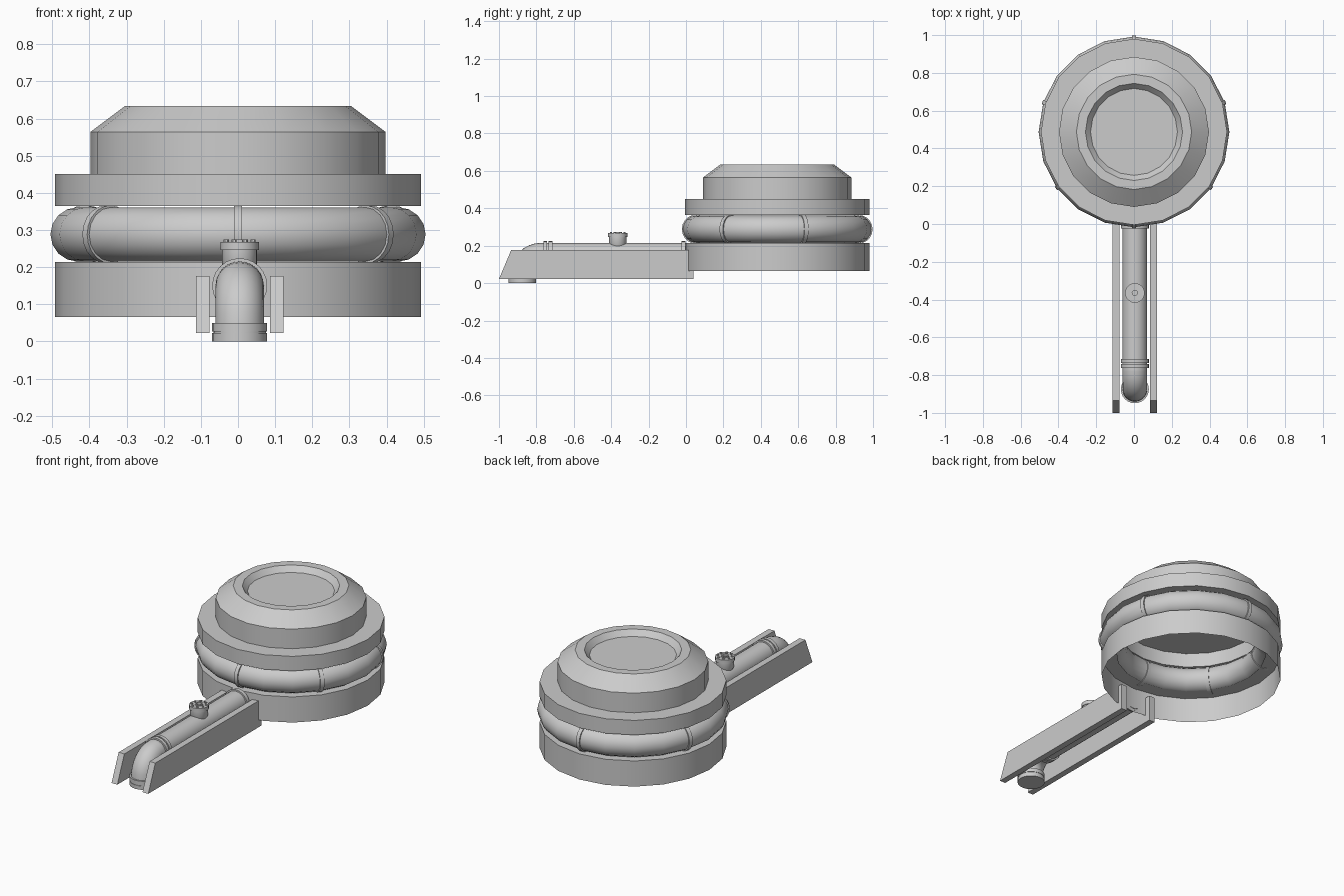
import bpy, bmesh, math
from mathutils import Matrix, Vector

if "Cube" in bpy.data.objects:
    bpy.data.objects.remove(bpy.data.objects["Cube"])

TANK = Vector((0, 0.4875, 0))   # tank axis
SIDES = 20                      # low-poly tank
ARM_X = 0.0045                  # trough and pipe sit slightly off centre


def finish(name, bm, matrix=Matrix(), smooth=None):
    bmesh.ops.remove_doubles(bm, verts=bm.verts, dist=1e-5)
    bmesh.ops.recalc_face_normals(bm, faces=bm.faces)
    mesh = bpy.data.meshes.new(name)
    bm.to_mesh(mesh)
    bm.free()
    ob = bpy.data.objects.new(name, mesh)
    bpy.context.collection.objects.link(ob)
    ob.matrix_world = matrix
    if smooth:
        bpy.ops.object.select_all(action='DESELECT')
        ob.select_set(True)
        bpy.context.view_layer.objects.active = ob
        bpy.ops.object.shade_smooth_by_angle(angle=math.radians(smooth))
    return ob


def lathe(name, profile, sides, matrix=Matrix(), smooth=None):
    """Spin (radius, height) points round the local z axis."""
    bm = bmesh.new()
    verts = [bm.verts.new((r, 0, z)) for r, z in profile]
    edges = [bm.edges.new(p) for p in zip(verts, verts[1:])]
    bmesh.ops.spin(bm, geom=verts + edges, cent=(0, 0, 0), axis=(0, 0, 1),
                   angle=math.tau, steps=sides, use_merge=True)
    return finish(name, bm, matrix, smooth)


def sweep_arc(name, bend, radius, matrix, steps=8, sides=24):
    """Quarter-turn pipe elbow: from -y run turning down to -z."""
    bm = bmesh.new()
    rings = []
    for i in range(steps + 1):
        a = math.pi / 2 * i / steps
        out = Vector((0, -math.sin(a), math.cos(a)))
        rings.append([bm.verts.new(out * (bend + radius * math.cos(t))
                                   + Vector((radius * math.sin(t), 0, 0)))
                      for t in (math.tau * k / sides for k in range(sides))])
    for p, q in zip(rings, rings[1:]):
        for k in range(sides):
            n = (k + 1) % sides
            bm.faces.new((p[k], p[n], q[n], q[k]))
    return finish(name, bm, matrix, 40)


def circle(cr, cz, rad, n=16):
    return [(cr + rad * math.cos(math.tau * i / n), cz + rad * math.sin(math.tau * i / n))
            for i in range(n + 1)]


at_tank = Matrix.Translation(TANK)

# Lower skirt: thin wall, open underneath, with an inward lip on top
lathe("lower_skirt", [(0.4925, 0.065), (0.4925, 0.214), (0.41, 0.214)], SIDES, at_tank, 25)

# Upper body: wide band, drum, tapered shoulder and recessed lid; hollow below
lathe("upper_body", [(0, 0.449), (0.405, 0.449), (0.405, 0.365), (0.4925, 0.365),
                     (0.4925, 0.45), (0.397, 0.45), (0.397, 0.564), (0.305, 0.633),
                     (0.257, 0.633), (0.23, 0.602), (0, 0.602)], SIDES, at_tank, 25)

# Ring pipe wrapped round the gap
lathe("ring_pipe", circle(0.432, 0.288, 0.073), SIDES, at_tank, 40)

# Clamps on the ring pipe
for i, deg in enumerate((-90, -36, 18, 90, 162, 216)):
    a = math.radians(deg)
    spot = TANK + Vector((0.432 * math.cos(a), 0.432 * math.sin(a), 0.288))
    m = Matrix.Translation(spot) @ Matrix.Rotation(a, 4, 'Z') @ Matrix.Rotation(math.pi / 2, 4, 'X')
    lathe(f"ring_clamp_{i + 1}", [(0.07, -0.011), (0.078, -0.011), (0.078, 0.011),
                                  (0.07, 0.011), (0.07, -0.011)], 20, m, 40)

# Side rails of the trough, mirrored left and right
for side, label in ((-1, "left"), (1, "right")):
    bm = bmesh.new()
    outline = [(-1.0, 0.022), (0.04, 0.022), (0.04, 0.176), (-0.935, 0.176)]
    face = bm.faces.new([bm.verts.new((ARM_X + side * 0.081, y, z)) for y, z in outline])
    ext = bmesh.ops.extrude_face_region(bm, geom=[face])
    bmesh.ops.translate(bm, vec=(side * 0.037, 0, 0),
                        verts=[g for g in ext["geom"] if isinstance(g, bmesh.types.BMVert)])
    finish(f"{label}_rail", bm)

# Straight feed pipe, running along y
PIPE_Z, PIPE_R, BEND, DROP_Y = 0.15, 0.065, 0.1, -0.875
bend_y = DROP_Y + BEND


def along_y(y):
    return Matrix.Translation((ARM_X, y, PIPE_Z)) @ Matrix.Rotation(-math.pi / 2, 4, 'X')


lathe("feed_pipe", [(PIPE_R, 0), (PIPE_R, -bend_y)], 24, along_y(bend_y), 40)

# Elbow turning down to the outlet
sweep_arc("pipe_elbow", BEND, PIPE_R, Matrix.Translation((ARM_X, bend_y, PIPE_Z - BEND)))

# Collars on the feed pipe
for i, (y, w) in enumerate(((-0.762, 0.02), (-0.735, 0.02), (-0.025, 0.022))):
    lathe(f"pipe_collar_{i + 1}", [(PIPE_R, 0), (0.074, 0), (0.074, w), (PIPE_R, w)], 24, along_y(y), 40)

# Outlet flange standing on the ground
lathe("outlet_flange", [(0, 0), (0.074, 0), (0.074, 0.022), (0.071, 0.022), (0.071, 0.027),
                        (0.074, 0.027), (0.074, 0.05), (PIPE_R, 0.05)], 24,
      Matrix.Translation((ARM_X, DROP_Y, 0)), 40)

# Filler valve: neck, cap with a central socket, and bolts
VALVE_Y = -0.365
at_valve = Matrix.Translation((ARM_X, VALVE_Y, 0))
lathe("valve_neck", [(0.038, 0.19), (0.047, 0.207), (0.047, 0.246)], 20, at_valve, 40)
lathe("valve_cap", [(0, 0.246), (0.052, 0.246), (0.052, 0.268), (0.022, 0.268),
                    (0.022, 0.274), (0.014, 0.274), (0.014, 0.262), (0, 0.262)], 20, at_valve, 40)
for i in range(8):
    a = math.tau * (i + 0.5) / 8
    lathe(f"valve_bolt_{i + 1}", [(0.007, 0.266), (0.007, 0.274), (0, 0.274)], 6,
          at_valve @ Matrix.Translation((0.039 * math.cos(a), 0.039 * math.sin(a), 0)))
